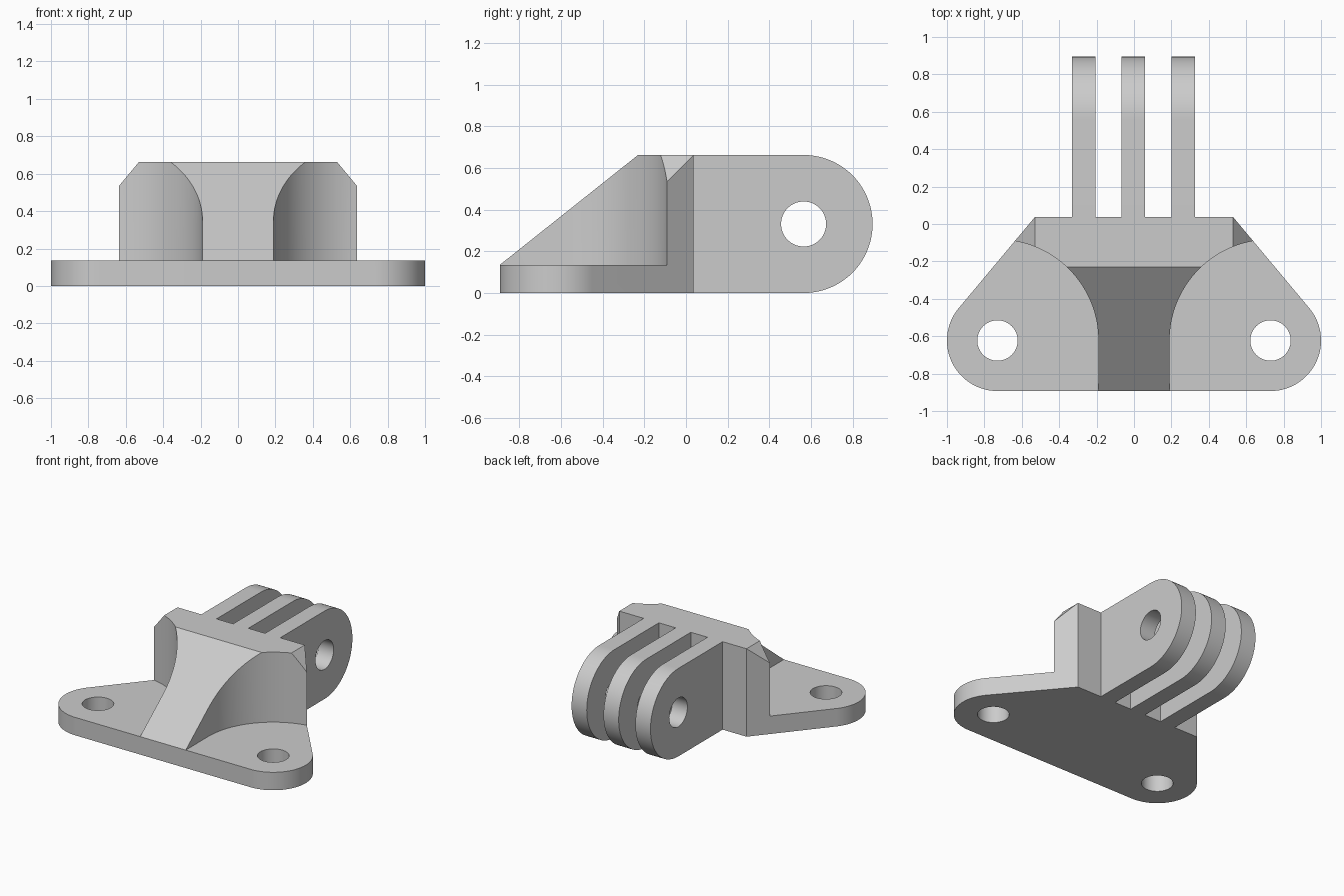
import bpy, bmesh, math
from mathutils import Vector

cube = bpy.data.objects.get("Cube")
if cube:
    bpy.data.objects.remove(cube, do_unlink=True)

TOP, PLATE, BACK, FRONT = 0.662, 0.135, 0.037, -0.893
EAR = Vector((0.73, -0.623))          # screw hole centre, mirrored in x
EAR_R, RELIEF_R, HOLE_R = 0.27, 0.54, 0.108
CORNER = Vector((0.53, BACK))
R = TOP / 2
PIN_Y = 0.895 - R

grey = bpy.data.materials.new("light grey plastic")
grey.use_nodes = True
grey.diffuse_color = (0.6, 0.6, 0.6, 1)
grey.node_tree.nodes["Principled BSDF"].inputs["Base Color"].default_value = (0.6, 0.6, 0.6, 1)


def arc(centre, radius, start, end, n):
    """Points along an arc, angles in radians."""
    return [(centre[0] + radius * math.cos(start + (end - start) * i / n),
             centre[1] + radius * math.sin(start + (end - start) * i / n))
            for i in range(n + 1)]


def circle(centre, radius, n=64):
    return arc(centre, radius, 0, math.tau, n)[:-1]


def mirrored(points):
    return [(-x, y) for x, y in points]


def prism(name, points, low, high, axis="z"):
    """Extrude a 2D profile along an axis: z uses (x, y), y uses (x, z), x uses (y, z)."""
    place = {"z": lambda a, b, h: (a, b, h),
             "y": lambda a, b, h: (a, h, b),
             "x": lambda a, b, h: (h, a, b)}[axis]
    bm = bmesh.new()
    face = bm.faces.new([bm.verts.new(place(a, b, low)) for a, b in points])
    new = bmesh.ops.extrude_face_region(bm, geom=[face])["geom"]
    bmesh.ops.translate(bm, vec=Vector(place(0, 0, high - low)),
                        verts=[v for v in new if isinstance(v, bmesh.types.BMVert)])
    bmesh.ops.recalc_face_normals(bm, faces=bm.faces)
    mesh = bpy.data.meshes.new(name)
    bm.to_mesh(mesh)
    bm.free()
    mesh.materials.append(grey)
    obj = bpy.data.objects.new(name, mesh)
    bpy.context.collection.objects.link(obj)
    return obj


def combine(target, tool, operation):
    """Apply a boolean and discard the tool object."""
    mod = target.modifiers.new("boolean", "BOOLEAN")
    mod.operation, mod.object, mod.solver = operation, tool, "EXACT"
    bpy.context.view_layer.objects.active = target
    bpy.ops.object.modifier_apply(modifier=mod.name)
    bpy.data.objects.remove(tool, do_unlink=True)


# Body: tapered outline with rounded ears, tangent to the back corners
to_corner = CORNER - EAR
tangent = math.atan2(to_corner.y, to_corner.x) - math.acos(EAR_R / to_corner.length)
half = [tuple(CORNER)] + arc(EAR, EAR_R, tangent, -math.pi / 2, 40)
bracket = prism("mounting_bracket", half + mirrored(half)[::-1], 0, TOP)

# Sloping front face
slope = Vector((-0.23 - FRONT, TOP - PLATE))
start = Vector((FRONT, PLATE))
ramp = [tuple(start - slope), tuple(start + slope * 2), (FRONT - slope.x, 2)]
combine(bracket, prism("ramp_cutter", ramp, -2, 2, "x"), "DIFFERENCE")

# Screw reliefs, screw holes and top corner chamfers on both sides
relief = arc(EAR, RELIEF_R, 0, math.pi, 64)
relief += [(EAR.x - RELIEF_R, -1.2), (EAR.x + RELIEF_R, -1.2)]
chamfer = [(CORNER.x - 0.1, TOP + 0.12), (CORNER.x + 0.4, TOP - 0.48), (CORNER.x + 0.4, TOP + 0.12)]
for flip in (list, mirrored):
    combine(bracket, prism("relief_cutter", flip(relief), PLATE, 1), "DIFFERENCE")
    combine(bracket, prism("screw_cutter", flip(circle(EAR, HOLE_R)), -1, 1), "DIFFERENCE")
    combine(bracket, prism("chamfer_cutter", flip(chamfer), -0.3, 0.3, "y"), "DIFFERENCE")

# Three rounded hinge fingers, rooted in the body
finger = [(-0.05, 0)] + arc((PIN_Y, R), R, -math.pi / 2, math.pi / 2, 48) + [(-0.05, TOP)]
for x in (-0.268, -0.003, 0.263):
    combine(bracket, prism("finger", finger, x - 0.063, x + 0.063, "x"), "UNION")

# Pin hole through all fingers
combine(bracket, prism("pin_cutter", circle((PIN_Y, R), HOLE_R), -1, 1, "x"), "DIFFERENCE")

bpy.ops.object.select_all(action="DESELECT")
bracket.select_set(True)
bpy.context.view_layer.objects.active = bracket
bpy.ops.object.shade_smooth_by_angle(angle=math.radians(25))
